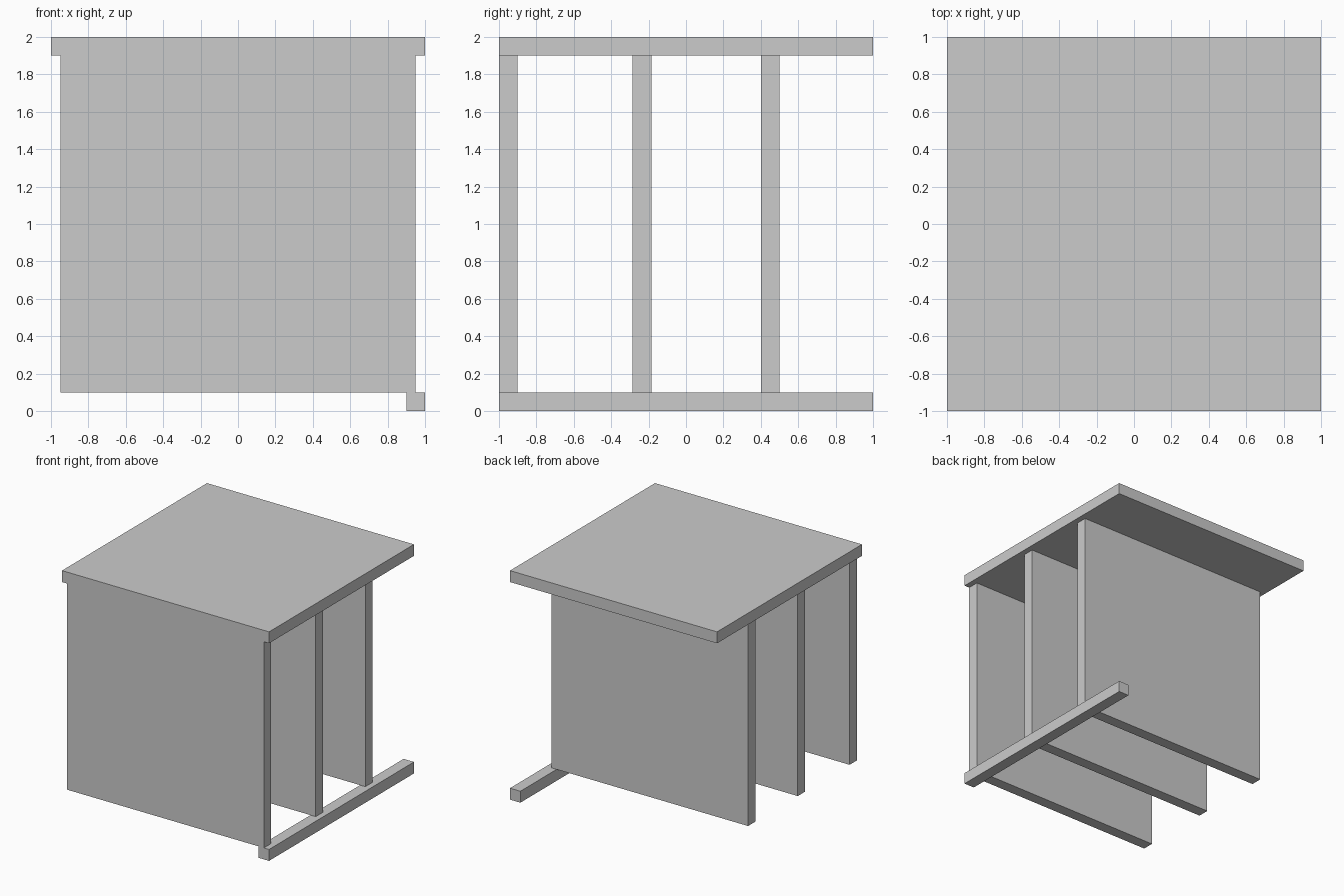
import bpy

if "Cube" in bpy.data.objects:
    bpy.data.objects.remove(bpy.data.objects["Cube"])


def box(name, lo, hi):
    """Axis-aligned box between two corners."""
    centre = [(a + b) / 2 for a, b in zip(lo, hi)]
    bpy.ops.mesh.primitive_cube_add(size=1, location=centre)
    obj = bpy.context.object
    obj.name = name
    obj.scale = [b - a for a, b in zip(lo, hi)]
    bpy.ops.object.transform_apply(location=False, rotation=False, scale=True)
    return obj


T = 0.1  # board thickness

# Square top board
box("top_board", (-1, -1, 2 - T), (1, 1, 2))

# Three upright panels, front to back
for name, y in (("front_panel", -0.95), ("middle_panel", -0.235), ("rear_panel", 0.45)):
    box(name, (-0.95, y - T / 2, T), (0.95, y + T / 2, 2 - T))

# Single floor rail along the right side
box("floor_rail", (1 - T, -1, 0), (1, 1, T))
